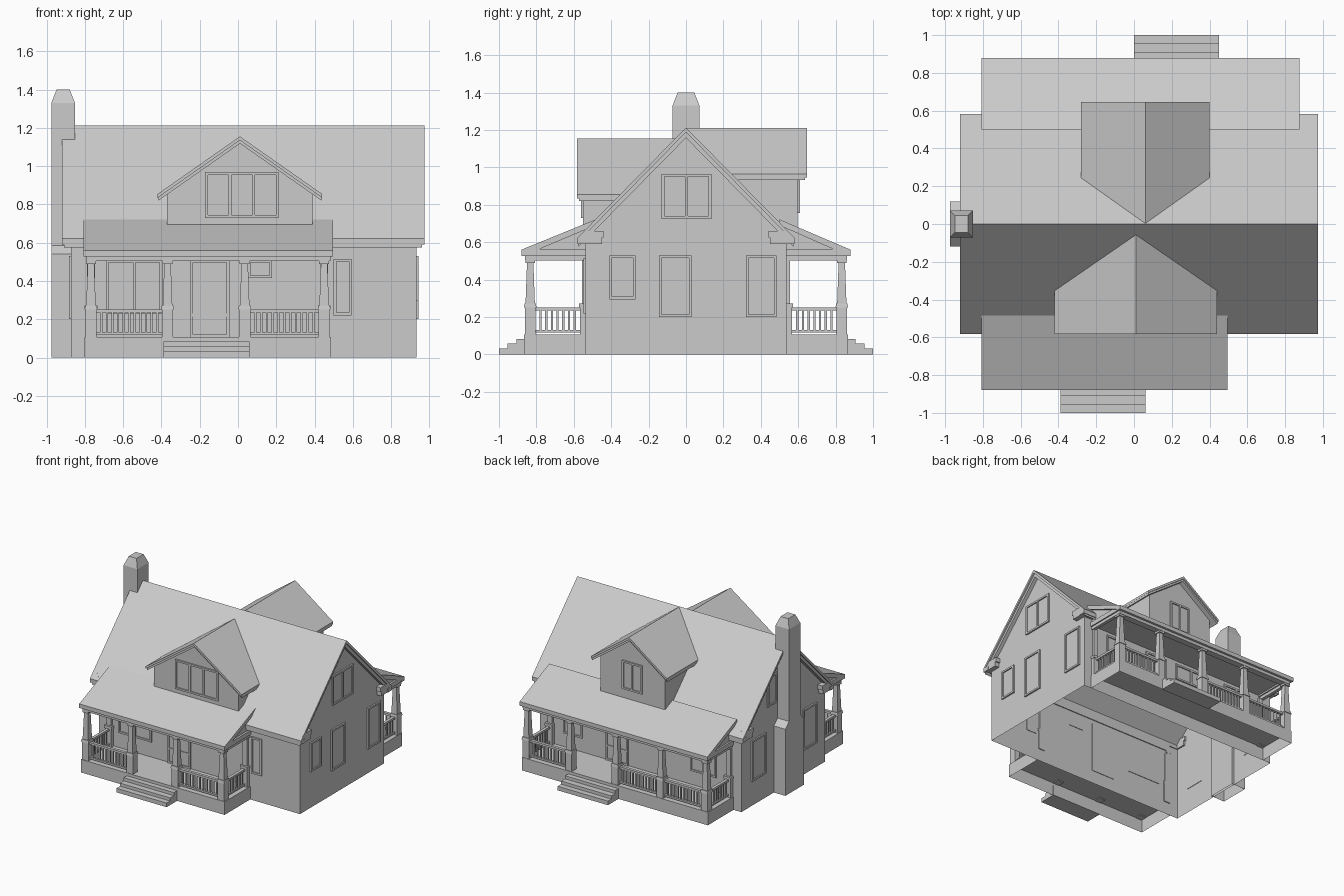
import bpy, bmesh

if "Cube" in bpy.data.objects:
    bpy.data.objects.remove(bpy.data.objects["Cube"], do_unlink=True)

GREY = (0.6, 0.6, 0.6, 1)
mat = bpy.data.materials.new("plain grey")
mat.use_nodes = True
mat.diffuse_color = GREY
mat.node_tree.nodes["Principled BSDF"].inputs["Base Color"].default_value = GREY

WALL_Y, WALL_L, WALL_R = 0.537, -0.872, 0.932
RIDGE, PITCH = 1.213, 1.015


def solid(bm, bottom, top):
    """Closed solid between two matching loops of points."""
    a = [bm.verts.new(p) for p in bottom]
    b = [bm.verts.new(p) for p in top]
    bm.faces.new(a)
    bm.faces.new(b[::-1])
    for i in range(len(a)):
        j = (i + 1) % len(a)
        bm.faces.new((a[i], b[i], b[j], a[j]))


def box(bm, xs, ys, zs, taper=0):
    def ring(z, t):
        x0, x1, y0, y1 = min(xs) + t, max(xs) - t, min(ys) + t, max(ys) - t
        return [(x0, y0, z), (x1, y0, z), (x1, y1, z), (x0, y1, z)]
    solid(bm, ring(zs[0], 0), ring(zs[1], taper))


def along_x(bm, profile, x0, x1):
    solid(bm, [(x0, y, z) for y, z in profile], [(x1, y, z) for y, z in profile])


def finish(name, bm, open_bottom=False):
    bmesh.ops.recalc_face_normals(bm, faces=bm.faces)
    if open_bottom:
        low = [f for f in bm.faces if f.normal.z < -0.9 and f.calc_center_median().z < 0.001]
        bmesh.ops.delete(bm, geom=low, context='FACES_ONLY')
    me = bpy.data.meshes.new(name)
    bm.to_mesh(me)
    bm.free()
    me.materials.append(mat)
    bpy.context.collection.objects.link(bpy.data.objects.new(name, me))


def chevron(half, ridge, slope, top, low):
    """Gable roof section between two vertical depths below the ridge."""
    pts = [(-half, -slope * half), (0, 0), (half, -slope * half)]
    return [(u, ridge + d - top) for u, d in pts] + [(u, ridge + d - low) for u, d in pts[::-1]]


# House walls
bm = bmesh.new()
eave = RIDGE - PITCH * WALL_Y - 0.04
along_x(bm, [(-WALL_Y, 0), (WALL_Y, 0), (WALL_Y, eave), (0, RIDGE - 0.04), (-WALL_Y, eave)], WALL_L, WALL_R)
finish("house_walls", bm, True)

# Main roof with rake boards, eave boxes and cornice returns
bm = bmesh.new()
along_x(bm, chevron(0.583, RIDGE, PITCH, 0, 0.025), -0.92, 0.974)
along_x(bm, chevron(0.575, RIDGE, PITCH, 0.02, 0.055), -0.908, 0.962)
for s in (-1, 1):
    box(bm, (-0.92, 0.974), (s * 0.53, s * 0.58), (0.59, 0.62))
    for xs in ((-0.915, -0.86), (0.92, 0.97)):
        box(bm, xs, (s * 0.45, s * 0.565), (0.59, 0.625))
        along_x(bm, [(s * 0.44, 0.625), (s * 0.58, 0.625), (s * 0.545, 0.66), (s * 0.44, 0.66)], *xs)
finish("main_roof", bm)

# Chimney with shoulders and tapered top
bm = bmesh.new()
side = [(0.12, 0), (0.12, 0.54), (0.072, 0.585), (0.072, 1.33)]
along_x(bm, side + [(-y, z) for y, z in side[::-1]], -0.975, -0.852)
box(bm, (-0.975, -0.852), (-0.072, 0.072), (1.33, 1.4), 0.027)
finish("chimney", bm, True)


# Dormers run back to the slope of the main roof
def dormer(name, s, cx, half, ridge, slope, front, wall_y, wall_half):
    def run(bm, profile, y):
        solid(bm, [(cx + u, s * y, z) for u, z in profile],
              [(cx + u, s * max(0, (RIDGE - z) / PITCH - 0.03), z) for u, z in profile])
    bm = bmesh.new()
    run(bm, chevron(half, ridge, slope, 0, 0.02), front)
    run(bm, chevron(half - 0.005, ridge, slope, 0.015, 0.037), front - 0.01)
    finish(name + "_roof", bm)
    bm = bmesh.new()
    top = ridge - 0.03
    low = top - slope * wall_half
    w = wall_half
    run(bm, [(-w, 0.66), (w, 0.66), (w, low), (0, top), (-w, low)], wall_y)
    finish(name + "_walls", bm)


dormer("front_dormer", -1, 0.01, 0.43, 1.155, 0.70, 0.583, 0.55, 0.38)
dormer("back_dormer", 1, 0.06, 0.34, 1.21, 0.72, 0.647, 0.597, 0.29)


# Porches
def railing(bm, p, q):
    """Railing between two points, along x or along y."""
    def bar(a, b, r, zs):
        box(bm, (min(a[0], b[0]) - r[0], max(a[0], b[0]) + r[0]),
            (min(a[1], b[1]) - r[1], max(a[1], b[1]) + r[1]), zs)
    flat = (0, 0.012) if p[1] == q[1] else (0.012, 0)
    bar(p, q, flat, (0.235, 0.252))
    bar(p, q, flat, (0.118, 0.132))
    n = max(2, round((abs(q[0] - p[0]) + abs(q[1] - p[1])) / 0.03))
    for i in range(1, n):
        c = [p[k] + (q[k] - p[k]) * i / n for k in (0, 1)]
        bar(c, c, (0.006, 0.006), (0.13, 0.237))


def porch(name, s, x0, x1, posts, gap, steps, top_y):
    post_y = 0.833
    bm = bmesh.new()
    box(bm, (x0, x1), (s * WALL_Y, s * 0.866), (0, 0.106))
    finish(name + "_deck", bm, True)
    bm = bmesh.new()
    for y, z in ((1.0, 0.033), (0.955, 0.058), (0.907, 0.083)):
        box(bm, steps, (s * 0.86, s * y), (0, z))
    finish(name + "_steps", bm)
    # Tapered posts on plinths, with half posts on the wall
    bm = bmesh.new()
    for x in posts:
        y = s * post_y
        for r, zs, t in ((0.029, (0.1, 0.255), 0), (0.034, (0.25, 0.272), 0.004),
                         (0.025, (0.27, 0.49), 0.008), (0.026, (0.488, 0.51), 0)):
            box(bm, (x - r, x + r), (y - r, y + r), zs, t)
    for x in (posts[0], posts[-1]):
        for r, d, zs in ((0.029, 0.568, (0.1, 0.255)), (0.033, 0.572, (0.25, 0.272)), (0.02, 0.556, (0.27, 0.51))):
            box(bm, (x - r, x + r), (s * 0.53, s * d), zs)
    finish(name + "_posts", bm)
    bm = bmesh.new()
    for i in range(len(posts) - 1):
        if i != gap:
            railing(bm, (posts[i] + 0.025, s * post_y), (posts[i + 1] - 0.025, s * post_y))
    for x in (posts[0], posts[-1]):
        railing(bm, (x, s * 0.565), (x, s * (post_y - 0.025)))
    finish(name + "_railings", bm)
    # Shed roof, closed ends and perimeter beam
    bm = bmesh.new()
    roof = [(0.88, 0.527), (0.88, 0.56), (top_y, 0.722), (top_y, 0.69), (0.84, 0.54), (0.84, 0.527)]
    along_x(bm, [(s * y, z) for y, z in roof], x0 - 0.006, x1 + 0.01)
    infill = [(0.86, 0.54), (0.86, 0.552), (0.53, 0.69), (0.53, 0.54)]
    along_x(bm, [(s * y, z) for y, z in infill], x0 + 0.012, x1 - 0.01)
    for x in (x0, x1 - 0.04):
        box(bm, (x - 0.002, x + 0.046), (s * 0.53, s * 0.87), (0.527, 0.563))
        box(bm, (x + 0.01, x + 0.036), (s * 0.53, s * 0.86), (0.503, 0.53))
    box(bm, (x0 + 0.01, x1 - 0.006), (s * 0.81, s * 0.862), (0.503, 0.53))
    finish(name + "_roof", bm)


bays = [-0.768, -0.368, 0.035, 0.45]
porch("front_porch", -1, -0.802, 0.486, bays, 1, (-0.39, 0.06), 0.483)
porch("back_porch", 1, -0.802, 0.866, bays + [0.834], 2, (0.0, 0.45), 0.5)


# Windows and doors: raised trim around thin panes
def opening(name, axis, at, us, zs, panes=1, splits=(), t=0.014):
    s = 1 if at > 0 else -1
    bm = bmesh.new()

    def slab(u0, u1, z0, z1, out):
        depth = (at - s * 0.004, at + s * out)
        if axis == "x":
            box(bm, depth, (u0, u1), (z0, z1))
        else:
            box(bm, (u0, u1), depth, (z0, z1))
    (u0, u1), (z0, z1) = us, zs
    slab(u0, u1, z0, z1, 0.003)
    for z in (z0, z1 - t):
        slab(u0, u1, z, z + t, 0.012)
    for z in splits:
        slab(u0 + t, u1 - t, z, z + t, 0.009)
    for i in range(panes + 1):
        u = u0 + (u1 - u0 - t) * i / panes
        slab(u, u + t, z0 + t, z1 - t, 0.012)
    finish(name, bm)


R, L, F, B = WALL_R, WALL_L, -WALL_Y, WALL_Y
for name, axis, at, us, zs, panes, splits in (
    ("right_small_window", "x", R, (-0.41, -0.27), (0.295, 0.53), 1, ()),
    ("right_middle_window", "x", R, (-0.145, 0.03), (0.2, 0.53), 1, ()),
    ("right_rear_window", "x", R, (0.32, 0.485), (0.2, 0.53), 1, ()),
    ("right_attic_window", "x", R, (-0.13, 0.135), (0.725, 0.965), 2, ()),
    ("left_rear_window", "x", L, (0.23, 0.41), (0.2, 0.53), 1, ()),
    ("left_front_window", "x", L, (-0.42, -0.25), (0.2, 0.53), 1, ()),
    ("left_attic_window", "x", L, (0.09, 0.21), (0.725, 0.965), 1, ()),
    ("front_right_window", "y", F, (0.5, 0.593), (0.22, 0.515), 1, ()),
    ("front_wide_window", "y", F, (-0.69, -0.395), (0.23, 0.51), 2, ()),
    ("front_small_window", "y", F, (0.05, 0.178), (0.415, 0.51), 1, ()),
    ("front_door", "y", F, (-0.25, -0.045), (0.106, 0.51), 1, (0.215,)),
    ("back_door", "y", B, (0.14, 0.34), (0.106, 0.51), 1, (0.215,)),
    ("back_side_window", "y", B, (0.55, 0.72), (0.22, 0.51), 1, ()),
    ("back_short_window", "y", B, (-0.25, 0.05), (0.38, 0.51), 2, ()),
    ("back_wide_window", "y", B, (-0.65, -0.42), (0.22, 0.51), 2, ()),
    ("front_dormer_window", "y", -0.55, (-0.172, 0.212), (0.73, 0.968), 3, ()),
    ("back_dormer_window", "y", 0.597, (-0.03, 0.15), (0.755, 0.985), 2, ()),
):
    opening(name, axis, at, us, zs, panes, splits)
